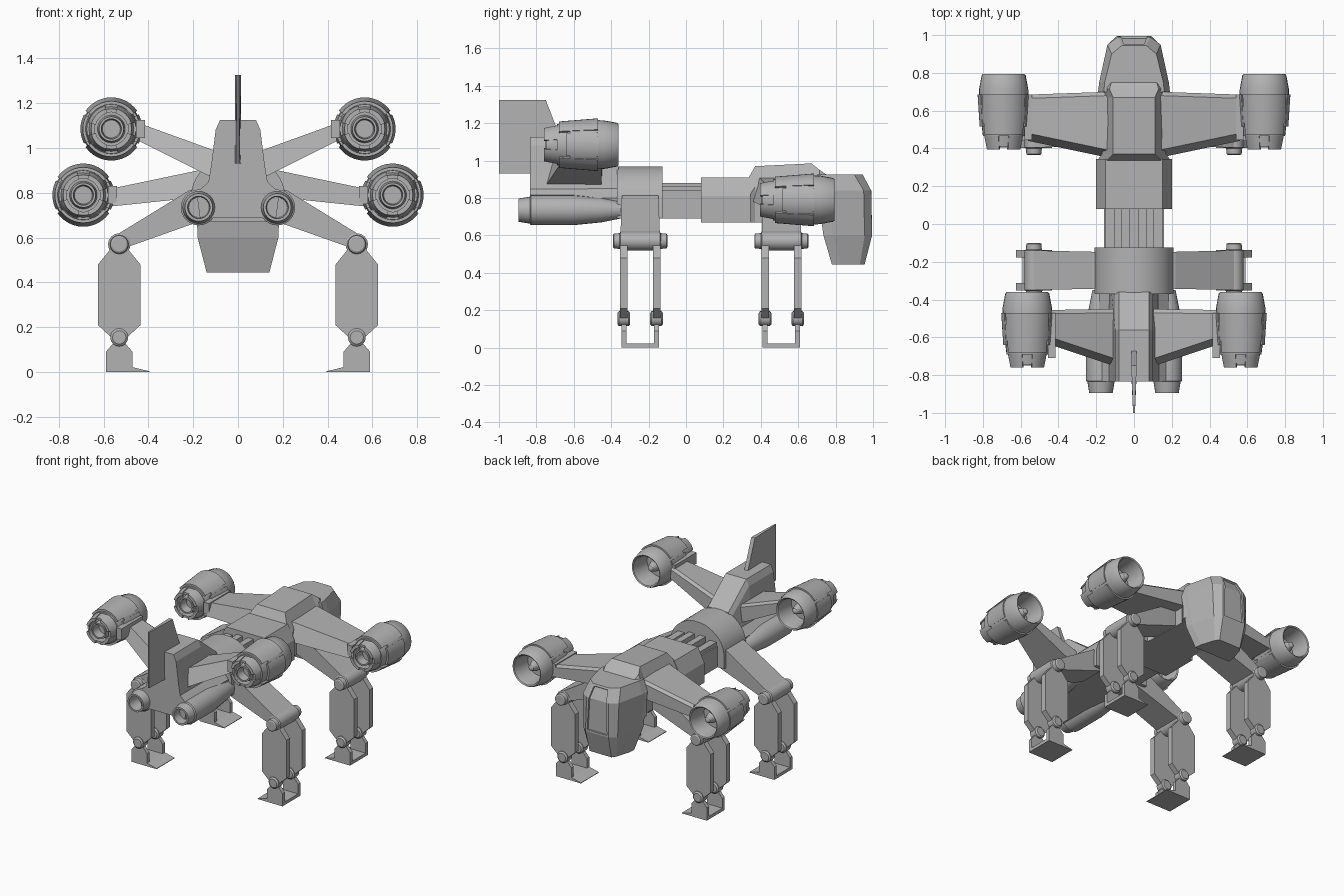
import bpy, bmesh
from math import sin, cos, pi, radians
from mathutils import Matrix, Vector

cube = bpy.data.objects.get("Cube")
if cube:
    bpy.data.objects.remove(cube, do_unlink=True)

GREY = (0.45, 0.45, 0.45, 1)
hull_grey = bpy.data.materials.new("hull grey")
hull_grey.use_nodes = True
hull_grey.diffuse_color = GREY
hull_grey.node_tree.nodes["Principled BSDF"].inputs["Base Color"].default_value = GREY


def finish(bm, name, loc=(0, 0, 0), smooth=False):
    bmesh.ops.remove_doubles(bm, verts=bm.verts, dist=1e-5)
    bmesh.ops.recalc_face_normals(bm, faces=bm.faces)
    mesh = bpy.data.meshes.new(name)
    bm.to_mesh(mesh)
    bm.free()
    mesh.materials.append(hull_grey)
    obj = bpy.data.objects.new(name, mesh)
    obj.location = loc
    bpy.context.collection.objects.link(obj)
    if smooth:
        bpy.ops.object.select_all(action='DESELECT')
        obj.select_set(True)
        bpy.context.view_layer.objects.active = obj
        bpy.ops.object.shade_smooth_by_angle(angle=radians(32))
    return obj


def loft_mesh(rings):
    """Skin a row of equal closed rings and cap both ends."""
    bm = bmesh.new()
    rows = [[bm.verts.new(p) for p in ring] for ring in rings]
    n = len(rows[0])
    for a, b in zip(rows, rows[1:]):
        for i in range(n):
            j = (i + 1) % n
            bm.faces.new((a[i], a[j], b[j], b[i]))
    bm.faces.new(rows[0])
    bm.faces.new(rows[-1][::-1])
    return bm


def loft(name, rings, loc=(0, 0, 0), smooth=False):
    return finish(loft_mesh(rings), name, loc, smooth)


def section(y, *half):
    """Symmetric hull section from (x, z) points listed bottom to top."""
    return [(x, y, z) for x, z in half] + [(-x, y, z) for x, z in reversed(half)]


def prism(name, outline, y0, y1, loc=(0, 0, 0)):
    return loft(name, [[(x, y, z) for x, z in outline] for y in (y0, y1)], loc)


def box(name, x0, x1, y0, y1, z0, z1):
    return prism(name, [(x0, z0), (x1, z0), (x1, z1), (x0, z1)], y0, y1)


def lathe(name, profile, loc, steps=24):
    """Turn a (y, radius) profile around the y axis."""
    bm = bmesh.new()
    pts = [bm.verts.new((r, y, 0)) for y, r in profile]
    edges = [bm.edges.new(p) for p in zip(pts, pts[1:])]
    bmesh.ops.spin(bm, geom=pts + edges, cent=(0, 0, 0), axis=(0, 1, 0),
                   angle=2 * pi, steps=steps)
    return finish(bm, name, loc, True)


def arc_panel(name, loc, start, end, y0, y1, r0, r1):
    """Curved cowling plate between two angles."""
    rings = []
    for i in range(13):
        a = radians(start + (end - start) * i / 12)
        rings.append([(r * cos(a), y, r * sin(a)) for y, r in
                      ((y0, r0 - .02), (y0, r0), (y1, r1), (y1, r1 - .02))])
    return loft(name, rings, loc, True)


# Nose: horizontal outlines stacked upward
def nose_ring(z, back, wide, mid, front, narrow):
    half = [(wide, back), (wide * .97, back + .05), (wide * .74, mid), (narrow, front)]
    return [(x, y, z) for x, y in half] + [(-x, y, z) for x, y in reversed(half)]


bm = loft_mesh([
    nose_ring(.445, .78, .14, .93, .955, .085),
    nose_ring(.60, .735, .18, .955, .995, .09),
    nose_ring(.84, .70, .19, .95, .99, .085),
    nose_ring(.925, .70, .16, .90, .945, .065),
])
# Raised windscreen on the forward faces
bm.normal_update()
screen = [f for f in bm.faces
          if all(abs(v.co.x) < .1 and v.co.z > .5 for v in f.verts) and len(f.verts) == 4]
bmesh.ops.inset_region(bm, faces=screen, thickness=.018, depth=0)
bmesh.ops.inset_region(bm, faces=screen, thickness=.003, depth=-.009)
finish(bm, "nose")

# Main fuselage
loft("front_fuselage", [
    section(.33, (.18, .67), (.2, .8), (.15, .90)),
    section(.37, (.17, .67), (.17, .86), (.11, .97)),
    section(.67, (.16, .67), (.16, .86), (.11, .985)),
    section(.715, (.19, .67), (.19, .84), (.13, .95)),
    section(.75, (.18, .67), (.18, .84), (.12, .925)),
])
loft("mid_fuselage", [section(y, (.2, .67), (.2, .81), (.15, .91)) for y in (.08, .345)])
box("neck", -.16, .16, -.14, .10, .69, .84)
for s in (1, -1):
    box("neck_rail", s * .02, s * .065, -.14, .10, .82, .88)
    box("neck_side_rail", s * .10, s * .15, -.14, .10, .82, .865)

arch = [(.21 * cos(a * pi / 20), .78 + .19 * sin(a * pi / 20)) for a in range(11)]
loft("hull_ring", [section(y, (.21, .69), *arch[:-1]) for y in (-.37, -.125)], smooth=True)

# Tail cowl and fin
loft("tail_hull", [section(y, (.17, .69), (.185, .80), (.13, .85)) for y in (-.835, -.36)])
loft("tail_cowl", [
    section(-.835, (.14, .8), (.12, .92), (.10, 1.08), (.08, 1.125)),
    section(-.56, (.14, .8), (.12, .92), (.10, 1.08), (.08, 1.125)),
    section(-.36, (.14, .8), (.12, .88), (.10, .93), (.08, .965)),
])
fin = [(-1, .93), (-.8, .93), (-.64, 1.05), (-.69, 1.17), (-.75, 1.325), (-1, 1.325)]
loft("tail_fin", [[(s * (.005 if y == -1 else .014), y, z) for y, z in fin] for s in (-1, 1)])

# Turbine pod, drawn about its own centre
POD = [(.165, 0), (.15, .02), (.11, .035), (.06, .042), (.06, .09), (.17, .096),
       (.195, .102), (.2, .110), (.19, .117), (.12, .13), (.04, .133), (-.06, .128),
       (-.06, .118), (-.13, .110), (-.13, .100), (-.185, .09), (-.185, .075),
       (-.12, .075), (-.12, .062), (-.19, .055), (-.19, .045), (-.13, .04), (-.13, 0)]
LEG = [(-.03, .56), (.03, .56), (.095, .48), (.095, .21), (.03, .15), (-.03, .15),
       (-.095, .21), (-.095, .48)]
FOOT = [(-.06, 0), (-.06, .09), (-.03, .125), (.03, .125), (.06, .09), (.06, 0)]


def pod(name, s, x, y, z):
    loc = (s * x, y, z)
    lathe(name + "_pod", POD, loc, 28)
    for start in (35, 215):
        arc_panel(name + "_long_panel", loc, start, start + 110, -.12, .09, .124, .141)
    for start in (-28, 152):
        arc_panel(name + "_short_panel", loc, start, start + 56, -.08, .09, .127, .138)
    for i in range(4):
        a = 45 + 90 * i
        arc_panel(name + "_tail_panel", loc, a - 30, a + 30, -.2, -.12, .092, .108)
    box(name + "_bracket", s * (x - .15), s * (x - .11), y - .15, y + .09, z - .04, z + .04)


def wing(name, s, root, tip):
    """Root and tip are (x, rear y, front y, low z, high z)."""
    rings = [[(s * x, r - .02, lo), (s * x, f, lo), (s * x, f, hi - .015),
              (s * x, f - .02, hi), (s * x, r + .02, hi)]
             for x, r, f, lo, hi in (root, tip)]
    loft(name, rings)


def leg(name, s, y):
    x = s * .53
    # Sloping arm from hull to knee
    loft(name + "_arm", [
        [(s * px, y + k, z) for k, z in ((-h, lo), (h, lo), (h, hi), (-h, hi))]
        for px, h, lo, hi in ((.15, .095, .68, .83), (.22, .098, .655, .81),
                              (.53, .105, .545, .62))])
    lathe(name + "_upper_joint", [(-.145, 0), (-.145, .032), (-.14, .04), (-.11, .042),
                                  (-.105, .05), (.105, .05), (.11, .042), (.14, .04),
                                  (.145, .032), (.145, 0)], (x, y, .57), 16)
    for side in (1, -1):
        c = y + side * .0875
        prism(name + "_plate", [(x + px, z) for px, z in LEG], c - .02, c + .02)
        lathe(name + "_ankle", [(-.034, 0), (-.034, .03), (-.026, .04), (.026, .04),
                                (.034, .03), (.034, 0)], (x, c, .155), 16)
        f = y + side * .087
        prism(name + "_foot_post", [(x + px, z) for px, z in FOOT], f - .013, f + .013)
    prism(name + "_foot", [(x + s * px, z) for px, z in
                           ((.06, 0), (.06, .022), (-.06, .022), (-.135, .004), (-.135, 0))],
          y - .1, y + .1)


for s in (1, -1):
    # Front and tail wings with their pods
    wing("front_wing", s, (.13, .37, .70, .785, .91), (.56, .46, .685, .74, .82))
    pod("front", s, .69, .595, .79)
    wing("tail_wing", s, (.08, -.74, -.45, .85, .98), (.44, -.62, -.455, 1.03, 1.11))
    pod("tail", s, .565, -.56, 1.085)
    # Lower thrusters beside the tail hull
    lathe("thruster", [(-.80, 0), (-.80, .045), (-.895, .05), (-.895, .062), (-.835, .072),
                       (-.83, .08), (-.60, .08), (-.45, .065), (-.35, .045), (-.35, 0)],
          (s * .175, 0, .735), 24)
    leg("rear_leg", s, -.245)
    leg("front_leg", s, .51)
